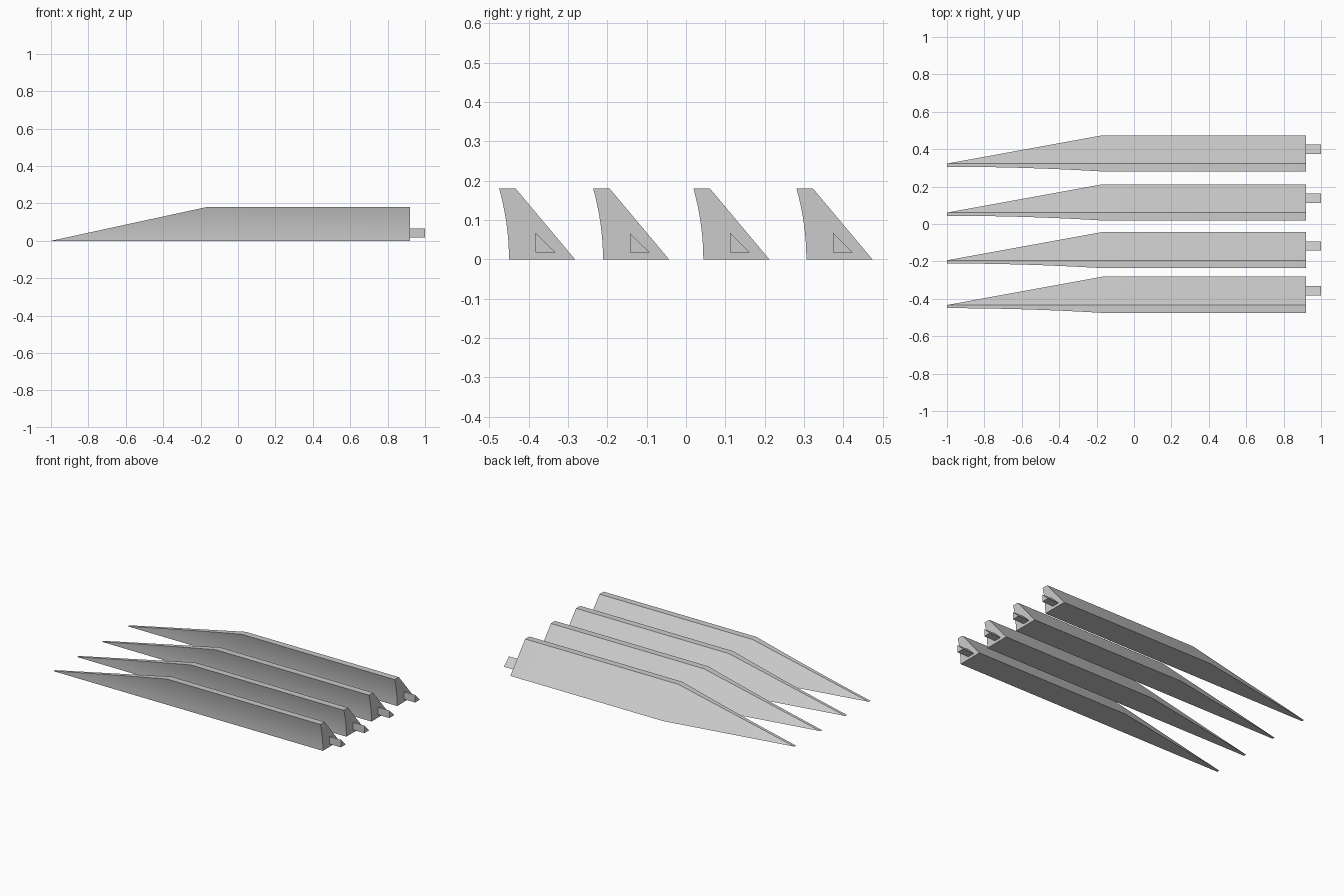
import bpy, bmesh, math
from mathutils import Vector

if "Cube" in bpy.data.objects:
    bpy.data.objects.remove(bpy.data.objects["Cube"])

grey = bpy.data.materials.new("plain_grey")
grey.diffuse_color = (0.6, 0.6, 0.6, 1)
grey.use_nodes = True
grey.node_tree.nodes["Principled BSDF"].inputs["Base Color"].default_value = grey.diffuse_color

END, TAPER, TIP, TOP = 0.92, -0.17, -1.0, 0.18
CREST, FOOT = 0.017, 0.168          # slope top and foot, measured from the heel edge


def prism(bm, section, x0, x1):
    """Extrude a (y, z) section along x."""
    face = bm.faces.new([bm.verts.new((x0, y, z)) for y, z in section])
    ext = bmesh.ops.extrude_face_region(bm, geom=[face])["geom"]
    bmesh.ops.translate(bm, vec=(x1 - x0, 0, 0),
                        verts=[v for v in ext if isinstance(v, bmesh.types.BMVert)])
    bmesh.ops.recalc_face_normals(bm, faces=bm.faces)


def cut(bm, a, b, c):
    """Slice off everything above the plane through three points and cap it."""
    a, b, c = Vector(a), Vector(b), Vector(c)
    n = (b - a).cross(c - a).normalized()
    if n.z < 0:
        n = -n
    bmesh.ops.bisect_plane(bm, geom=bm.verts[:] + bm.edges[:] + bm.faces[:], dist=1e-5,
                           plane_co=a, plane_no=n, clear_outer=True)
    bmesh.ops.holes_fill(bm, edges=[e for e in bm.edges if e.is_boundary], sides=0)
    bmesh.ops.recalc_face_normals(bm, faces=bm.faces)


def finish(bm, name, y):
    me = bpy.data.meshes.new(name)
    bm.to_mesh(me)
    bm.free()
    me.materials.append(grey)
    ob = bpy.data.objects.new(name, me)
    ob.location.y = y
    bpy.context.collection.objects.link(ob)
    bpy.ops.object.select_all(action='DESELECT')
    ob.select_set(True)
    bpy.context.view_layer.objects.active = ob
    bpy.ops.object.shade_smooth_by_angle(angle=math.radians(30))


for i, y in enumerate((-0.45, -0.211, 0.044, 0.306), 1):
    # blade: hollow front, flat crest, sloping back, tapering to a point
    front = [(-0.025 * (k / 8) ** 2, TOP * k / 8) for k in range(9)]
    bm = bmesh.new()
    prism(bm, front + [(CREST, TOP), (FOOT, 0)], TIP - 0.05, END)
    cut(bm, (TAPER, 0, TOP), (TAPER, 0.1, TOP), (TIP, 0, 0))
    cut(bm, (TAPER, CREST, TOP), (TAPER, FOOT, 0), (TIP, CREST, 0))
    finish(bm, f"blade_{i}", y)

    # triangular mounting peg on the blunt end
    bm = bmesh.new()
    prism(bm, [(0.068, 0.018), (0.068, 0.067), (0.118, 0.018)], END - 0.01, 1.0)
    finish(bm, f"peg_{i}", y)
